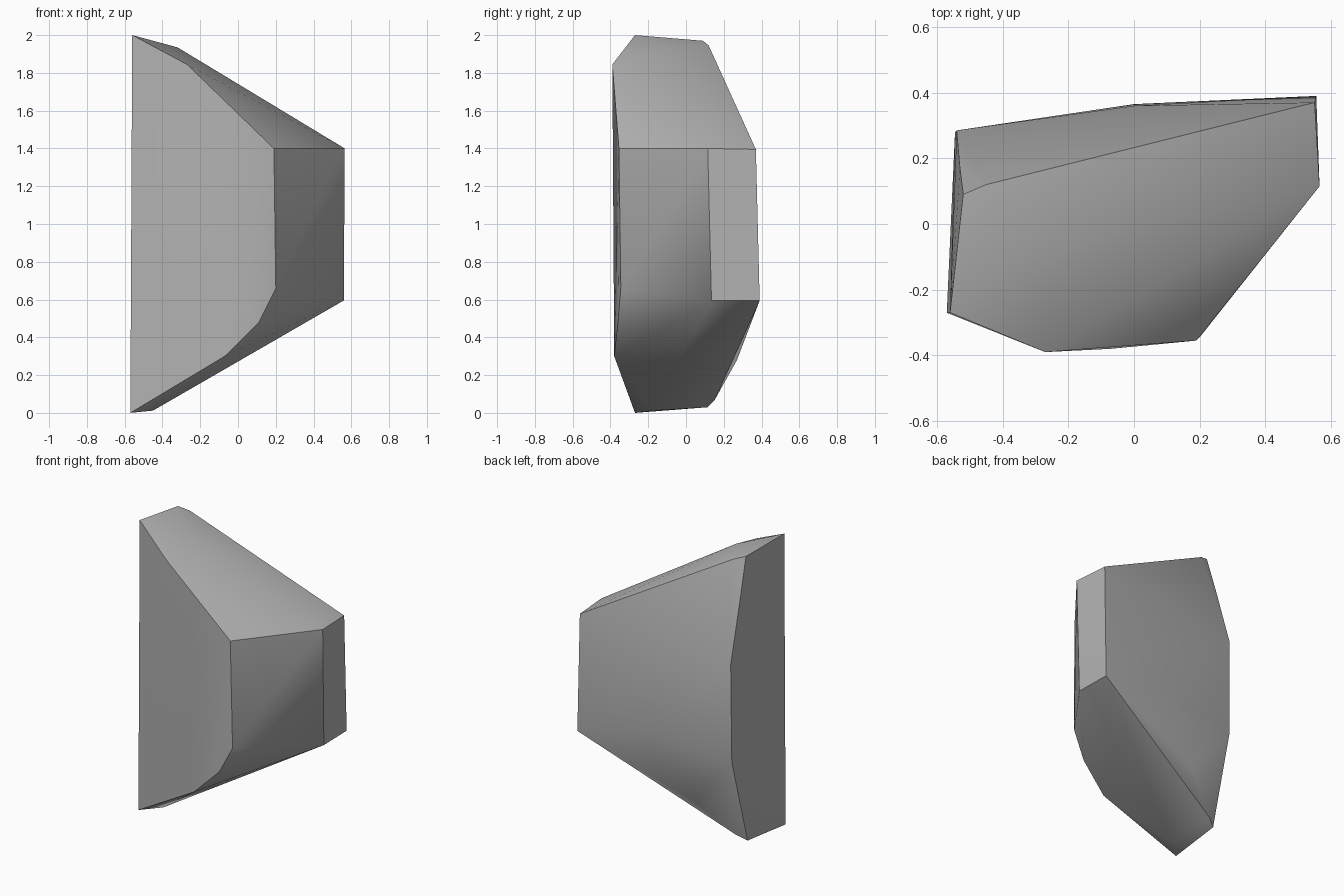
import bpy
import bmesh
from math import radians

default_cube = bpy.data.objects.get("Cube")
if default_cube:
    bpy.data.objects.remove(default_cube, do_unlink=True)


def make_material(name, colour):
    material = bpy.data.materials.new(name)
    material.use_nodes = True
    material.diffuse_color = colour
    shader = material.node_tree.nodes["Principled BSDF"]
    shader.inputs["Base Color"].default_value = colour
    return material


def hull_object(name, outlines, material):
    """Wrap a convex rock skin around the corners of several outlines."""
    bm = bmesh.new()
    for outline in outlines:
        for corner in outline:
            bm.verts.new(corner)
    hull = bmesh.ops.convex_hull(bm, input=bm.verts[:])
    loose = {v for v in hull["geom_interior"] + hull["geom_unused"]
             if isinstance(v, bmesh.types.BMVert)}
    bmesh.ops.delete(bm, geom=list(loose), context='VERTS')
    bmesh.ops.recalc_face_normals(bm, faces=bm.faces[:])
    mesh = bpy.data.meshes.new(name)
    bm.to_mesh(mesh)
    bm.free()
    mesh.materials.append(material)
    obj = bpy.data.objects.new(name, mesh)
    bpy.context.collection.objects.link(obj)
    return obj


# Flat broken side, running from the top round the back to the base
broken_side = [
    (-.56, -.27, 2), (-.52, .09, 1.97), (-.53, .17, 1.7),
    (-.54, .285, 1.3), (-.545, .28, .63), (-.55, .115, .03),
    (-.57, -.27, 0),
]
# Rim of the front face
front_rim = [
    (-.27, -.39, 1.845), (.19, -.355, 1.4), (.2, -.345, .66),
    (.11, -.36, .48), (-.07, -.38, .3),
]
# Narrow end facet
end_facet = [
    (.565, .115, 1.4), (.55, .37, 1.395), (.555, .39, .595), (.56, .135, .595),
]
# Gentle swellings on the crown, base and back
swellings = [
    (-.32, -.09, 1.935), (-.45, .12, 1.945), (-.45, -.17, .012),
    (-.49, .15, .065), (-.25, .27, .28), (0, .365, .7), (0, .36, 1.15),
]

stone = make_material("grey stone", (.45, .45, .45, 1))
rock = hull_object("rock_chunk", [broken_side, front_rim, end_facet, swellings], stone)

# Soft shading inside each facet, crisp along the broken edges
bpy.ops.object.select_all(action='DESELECT')
rock.select_set(True)
bpy.context.view_layer.objects.active = rock
bpy.ops.object.shade_smooth_by_angle(angle=radians(30))
